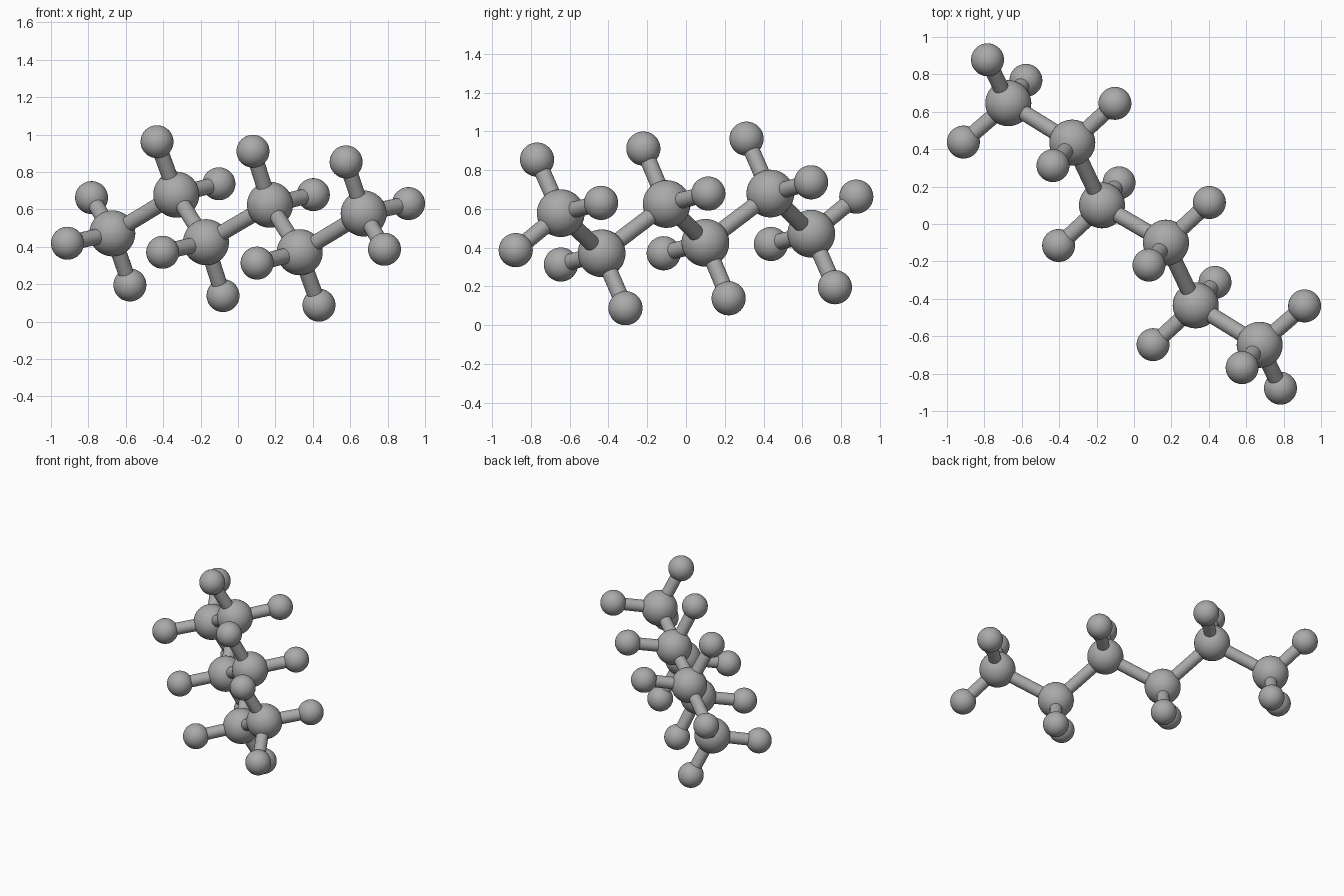
import bpy
from mathutils import Vector

if "Cube" in bpy.data.objects:
    bpy.data.objects.remove(bpy.data.objects["Cube"])

# Single grey material
GREY = (0.4, 0.4, 0.4, 1)
grey = bpy.data.materials.new("plain grey")
grey.use_nodes = True
grey.diffuse_color = GREY
grey.node_tree.nodes["Principled BSDF"].inputs["Base Color"].default_value = GREY

CENTRE = Vector((0, 0, 0.525))
LARGE, SMALL, ROD = 0.123, 0.088, 0.042


def finish(name):
    ob = bpy.context.object
    ob.name = name
    ob.data.materials.append(grey)
    bpy.ops.object.shade_smooth_by_angle()


def ball(name, pos, radius):
    bpy.ops.mesh.primitive_uv_sphere_add(segments=48, ring_count=24, radius=radius, location=pos)
    finish(name)


def rod(name, a, b):
    d = b - a
    bpy.ops.mesh.primitive_cylinder_add(
        vertices=32, radius=ROD, depth=d.length, location=(a + b) / 2,
        rotation=d.to_track_quat('Z', 'Y').to_euler())
    finish(name)


# Half of the chain: each large ball with the small balls attached to it
half = [
    ((-.672, .646, -.053), [(-.783, .878, .138), (-.578, .768, -.329), (-.912, .438, -.106)]),
    ((-.330, .435, .154), [(-.433, .312, .437), (-.102, .645, .212)]),
    ((-.171, .100, -.100), [(-.080, .220, -.386), (-.403, -.115, -.154)]),
]

# The other half is the same, reflected through the centre
for side, sign in (("back", 1), ("front", -1)):
    previous = None
    for i, (core, arms) in enumerate(half, 1):
        c = CENTRE + sign * Vector(core)
        ball(f"{side}_large_ball_{i}", c, LARGE)
        if previous:
            rod(f"{side}_chain_rod_{i}", previous, c)
        previous = c
        for j, arm in enumerate(arms, 1):
            h = CENTRE + sign * Vector(arm)
            ball(f"{side}_small_ball_{i}_{j}", h, SMALL)
            rod(f"{side}_arm_rod_{i}_{j}", c, h)

# Rod joining the two halves
middle = Vector(half[-1][0])
rod("middle_chain_rod", CENTRE + middle, CENTRE - middle)
